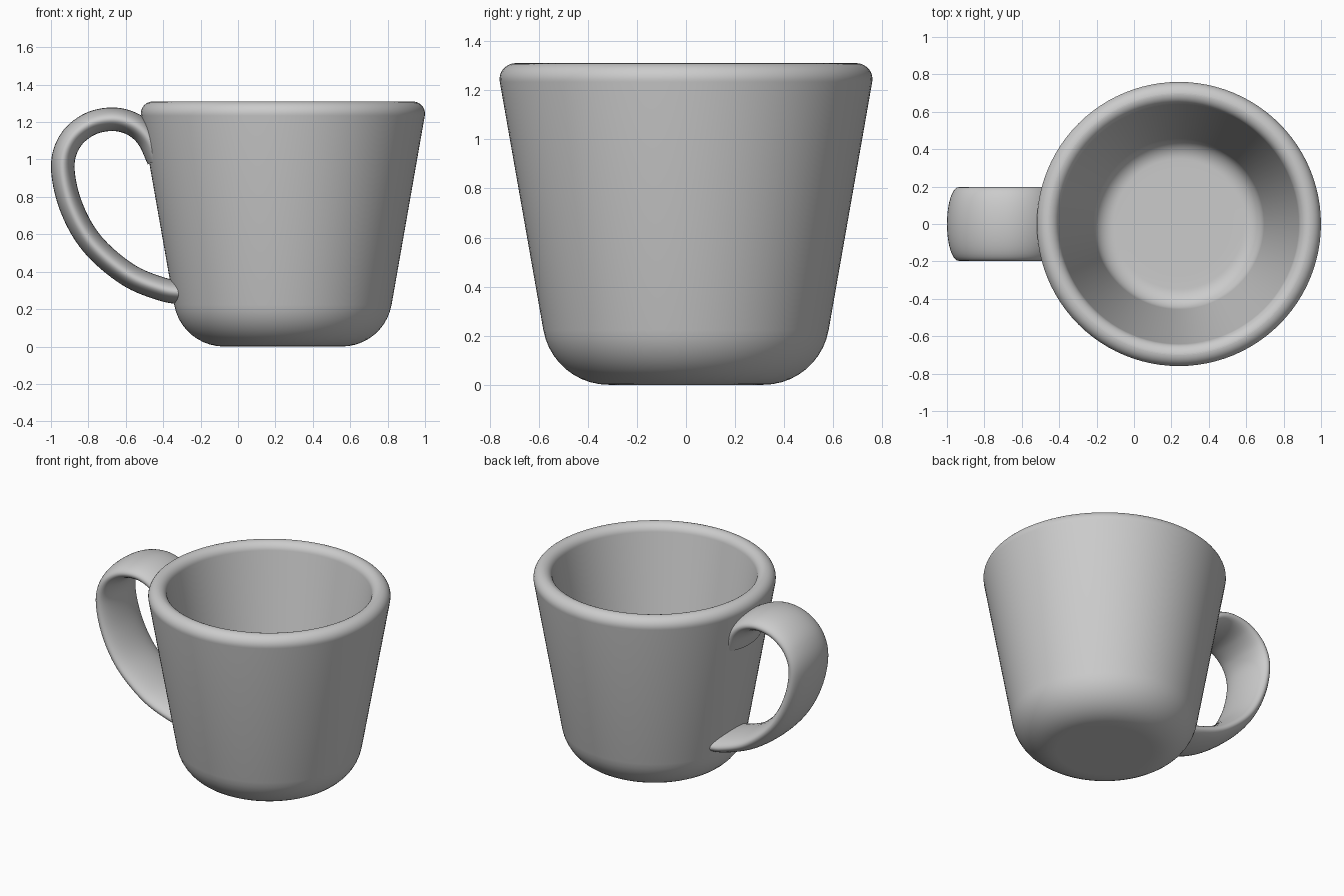
import bpy, bmesh, math
from mathutils import Vector

cube = bpy.data.objects.get("Cube")
if cube:
    bpy.data.objects.remove(cube, do_unlink=True)

AXIS_X = 0.24
SIDES = 96

grey = bpy.data.materials.new("light grey")
grey.use_nodes = True
colour = (0.6, 0.6, 0.6, 1)
grey.diffuse_color = colour
grey.node_tree.nodes["Principled BSDF"].inputs["Base Color"].default_value = colour


def finish(name, bm):
    """Turn a bmesh into a smooth shaded grey object."""
    bmesh.ops.recalc_face_normals(bm, faces=bm.faces)
    mesh = bpy.data.meshes.new(name)
    bm.to_mesh(mesh)
    bm.free()
    obj = bpy.data.objects.new(name, mesh)
    bpy.context.collection.objects.link(obj)
    mesh.materials.append(grey)
    bpy.ops.object.select_all(action='DESELECT')
    obj.select_set(True)
    bpy.context.view_layer.objects.active = obj
    bpy.ops.object.shade_smooth_by_angle(angle=math.radians(40))
    return obj


def bridge(bm, rings):
    """Skin consecutive closed rings with quads."""
    for a, b in zip(rings, rings[1:]):
        n = len(a)
        for i in range(n):
            j = (i + 1) % n
            bm.faces.new((a[i], a[j], b[j], b[i]))


def rounded(points, steps=10):
    """Replace each (r, z, radius) corner with a tangent arc."""
    out = []
    for i, (x, z, rad) in enumerate(points):
        p = Vector((x, z))
        if rad == 0:
            out.append(p)
            continue
        d1 = (Vector(points[i - 1][:2]) - p).normalized()
        d2 = (Vector(points[i + 1][:2]) - p).normalized()
        half = d1.angle(d2) / 2
        centre = p + (d1 + d2).normalized() * rad / math.sin(half)
        start = p + d1 * rad / math.tan(half) - centre
        end = p + d2 * rad / math.tan(half) - centre
        sweep = start.angle(end)
        for k in range(steps + 1):
            t = k / steps
            out.append(centre + (start * math.sin((1 - t) * sweep)
                                 + end * math.sin(t * sweep)) / math.sin(sweep))
    return out


# Cup body: rounded wall profile turned about its axis
profile = rounded([
    (0.3, 0, 0), (0.542, 0, 0.27), (0.772, 1.31, 0.065),
    (0.65, 1.31, 0.06), (0.44, 0.11, 0.11), (0.28, 0.11, 0),
])
bm = bmesh.new()
rings = []
for p in profile:
    rings.append([bm.verts.new((AXIS_X + p.x * math.cos(a), p.x * math.sin(a), p.y))
                  for a in (math.tau * i / SIDES for i in range(SIDES))])
bridge(bm, rings)
bm.faces.new(rings[0])
bm.faces.new(rings[-1])
finish("cup_body", bm)

# Handle: flat oval section swept along a smooth path in the x-z plane
path = [Vector((x, 0, z)) for x, z in (
    (-0.27, 0.285), (-0.40, 0.305), (-0.59, 0.385), (-0.78, 0.55),
    (-0.893, 0.75), (-0.937, 0.96), (-0.897, 1.1), (-0.795, 1.188),
    (-0.67, 1.215), (-0.56, 1.187), (-0.48, 1.115), (-0.425, 1.0))]


def spline(pts, steps=8):
    ends = [2 * pts[0] - pts[1]] + pts + [2 * pts[-1] - pts[-2]]
    out = []
    for a, b, c, d in zip(ends, ends[1:], ends[2:], ends[3:]):
        for k in range(steps):
            t = k / steps
            out.append((2 * b + (c - a) * t + (2 * a - 5 * b + 4 * c - d) * t ** 2
                        + (3 * b - a - 3 * c + d) * t ** 3) / 2)
    return out + [pts[-1]]


curve = spline(path)
bm = bmesh.new()
rings = []
for i, p in enumerate(curve):
    tangent = curve[min(i + 1, len(curve) - 1)] - curve[max(i - 1, 0)]
    normal = Vector((-tangent.z, 0, tangent.x)).normalized()
    rings.append([bm.verts.new(p + normal * 0.063 * math.cos(a)
                               + Vector((0, 0.197 * math.sin(a), 0)))
                  for a in (math.tau * k / 40 for k in range(40))])
bridge(bm, rings)
bm.faces.new(rings[0])
bm.faces.new(rings[-1])
finish("handle", bm)
